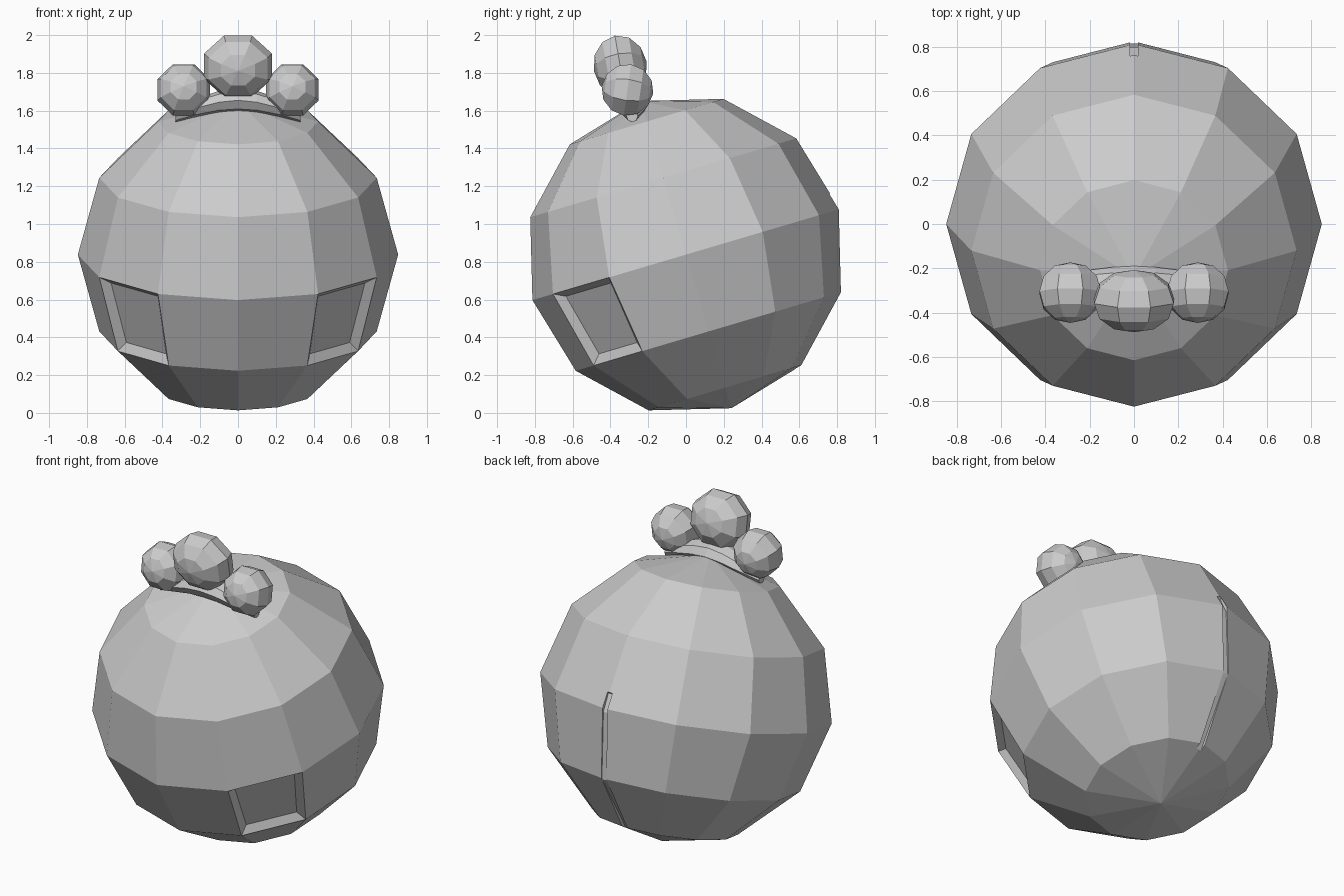
import bpy, bmesh
from math import radians, sin, cos, pi
from mathutils import Matrix, Vector

if "Cube" in bpy.data.objects:
    bpy.data.objects.remove(bpy.data.objects["Cube"])

R, CZ, TILT = 0.848, 0.838, radians(16.5)


def add_object(name, bm):
    bmesh.ops.recalc_face_normals(bm, faces=bm.faces)
    mesh = bpy.data.meshes.new(name)
    bm.to_mesh(mesh)
    bm.free()
    obj = bpy.data.objects.new(name, mesh)
    bpy.context.collection.objects.link(obj)
    return obj


# Tilted faceted body with a shallow dent low on each cheek
bm = bmesh.new()
bmesh.ops.create_uvsphere(bm, u_segments=12, v_segments=6, radius=R)
cheeks = []
for f in bm.faces:
    c = f.calc_center_median()
    if -0.4 < c.z < 0 and c.y < 0 and abs(abs(c.x) + c.y) < 0.05:
        cheeks.append(f)
bmesh.ops.inset_individual(bm, faces=cheeks, thickness=0.06, depth=-0.035)
bm.transform(Matrix.Translation((0, 0, CZ)) @ Matrix.Rotation(TILT, 4, 'X'))
body = add_object("body", bm)

# Thin groove down the middle of the back
inner = [(0.75, 1.15), (0.80, 1.05), (0.815, 0.63), (0.61, 0.29), (0.56, 0.20)]
outer = [(0.65, 0.10), (1.0, 0.5), (1.0, 1.1), (0.85, 1.25)]
bm = bmesh.new()
face = bm.faces.new([bm.verts.new((-0.017, y, z)) for y, z in inner + outer])
ext = bmesh.ops.extrude_face_region(bm, geom=[face])
bmesh.ops.translate(bm, vec=(0.034, 0, 0),
                    verts=[v for v in ext["geom"] if isinstance(v, bmesh.types.BMVert)])
cutter = add_object("groove_cutter", bm)
cutter.hide_render = True
cutter.hide_viewport = True
cut = body.modifiers.new("back_groove", 'BOOLEAN')
cut.operation = 'DIFFERENCE'
cut.solver = 'EXACT'
cut.object = cutter


# Three faceted tufts, poles facing forward
def tuft(name, loc, size, pitch):
    bm = bmesh.new()
    bmesh.ops.create_uvsphere(bm, u_segments=8, v_segments=6, radius=1)
    bm.transform(Matrix.Rotation(radians(22.5), 4, 'Z'))
    bm.transform(Matrix.Translation(loc) @ Matrix.Rotation(pitch, 4, 'X')
                 @ Matrix.Diagonal((size[0], size[2], size[1], 1)))
    return add_object(name, bm)


tuft("middle_tuft", (0, -0.348, 1.835), (0.195, 0.142, 0.178), radians(100))
for side, label in ((-1, "left"), (1, "right")):
    tuft(label + "_tuft", (side * 0.288, -0.31, 1.71), (0.15, 0.138, 0.148), radians(82))

# Arched base joining the tufts to the body
bm = bmesh.new()
rings = []
for x, z, ry, rz in ((-0.33, 1.57, 0.03, 0.03), (-0.22, 1.615, 0.075, 0.05),
                     (-0.1, 1.645, 0.09, 0.06), (0, 1.655, 0.095, 0.065),
                     (0.1, 1.645, 0.09, 0.06), (0.22, 1.615, 0.075, 0.05),
                     (0.33, 1.57, 0.03, 0.03)):
    rings.append([bm.verts.new((x, -0.285 + ry * cos(k * pi / 4), z + rz * sin(k * pi / 4)))
                  for k in range(8)])
for a, b in zip(rings, rings[1:]):
    for k in range(8):
        bm.faces.new((a[k], a[(k + 1) % 8], b[(k + 1) % 8], b[k]))
bm.faces.new(rings[0])
bm.faces.new(rings[-1])
add_object("tuft_base", bm)
